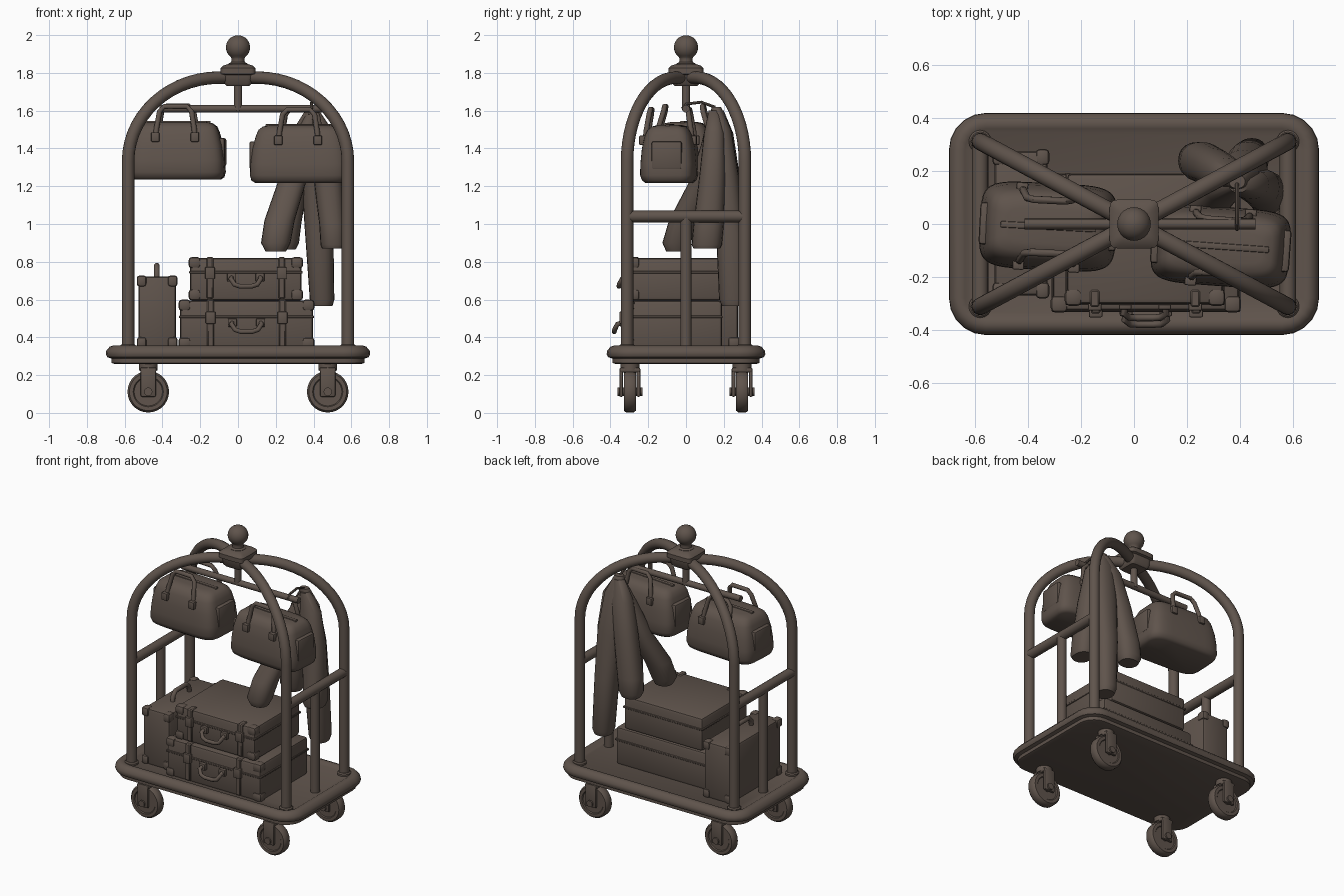
import bpy, bmesh, math
from mathutils import Vector, Matrix

if "Cube" in bpy.data.objects:
    bpy.data.objects.remove(bpy.data.objects["Cube"])

MAT = bpy.data.materials.new("dark_taupe")
MAT.diffuse_color = (0.115, 0.088, 0.072, 1)
MAT.use_nodes = True
MAT.node_tree.nodes["Principled BSDF"].inputs["Base Color"].default_value = MAT.diffuse_color


def finish(name, bm, angle=40):
    bmesh.ops.recalc_face_normals(bm, faces=bm.faces[:])
    me = bpy.data.meshes.new(name)
    bm.to_mesh(me)
    bm.free()
    ob = bpy.data.objects.new(name, me)
    bpy.context.collection.objects.link(ob)
    me.materials.append(MAT)
    bpy.ops.object.select_all(action='DESELECT')
    ob.select_set(True)
    bpy.context.view_layer.objects.active = ob
    bpy.ops.object.shade_smooth_by_angle(angle=math.radians(angle))
    return ob


def skin(name, rings, angle=40):
    """Join rings of points into a capped surface."""
    bm = bmesh.new()
    vs = [[bm.verts.new(p) for p in r] for r in rings]
    n = len(vs[0])
    for a, b in zip(vs, vs[1:]):
        for i in range(n):
            bm.faces.new((a[i], a[(i + 1) % n], b[(i + 1) % n], b[i]))
    bm.faces.new(vs[0])
    bm.faces.new(vs[-1])
    return finish(name, bm, angle)


def tube(name, pts, r, n=14):
    pts = [Vector(p) for p in pts]
    rings, u = [], None
    for i, p in enumerate(pts):
        t = (pts[min(i + 1, len(pts) - 1)] - pts[max(i - 1, 0)]).normalized()
        if u is None:
            u = t.orthogonal()
        u = (u - t * u.dot(t)).normalized()
        v = t.cross(u)
        rings.append([p + r * (u * math.cos(a) + v * math.sin(a))
                      for a in (2 * math.pi * k / n for k in range(n))])
    return skin(name, rings)


def box(name, lo, hi, bev=0.012, seg=2):
    lo, hi = Vector(lo), Vector(hi)
    bm = bmesh.new()
    bmesh.ops.create_cube(bm, size=1)
    for v in bm.verts:
        v.co = (lo + hi) / 2 + v.co * (hi - lo)
    if bev:
        bmesh.ops.bevel(bm, geom=bm.edges[:], offset=bev, segments=seg, affect='EDGES', profile=0.5)
    return finish(name, bm)


def lathe(name, prof, at, axis='z', n=28):
    """Revolve (radius, height) pairs about an axis."""
    at, rings = Vector(at), []
    for r, h in prof:
        ring = []
        for k in range(n):
            a = 2 * math.pi * k / n
            c, s = r * math.cos(a), r * math.sin(a)
            ring.append(at + Vector((c, s, h) if axis == 'z' else (c, h, s)))
        rings.append(ring)
    return skin(name, rings)


def oval(cx, cy, z, rx, ry, e=2, n=32, rot=0):
    out = []
    for k in range(n):
        a = 2 * math.pi * k / n
        c, s = math.cos(a), math.sin(a)
        x = rx * math.copysign(abs(c) ** (2 / e), c)
        y = ry * math.copysign(abs(s) ** (2 / e), s)
        out.append(Vector((cx, cy, z)) + Matrix.Rotation(rot, 3, 'Z') @ Vector((x, y, 0)))
    return out


# platform with rolled bumper edge
rings = []
for ins, z in ((.045, .26), (.03, .265), (.03, .288), (.008, .295), (0, .31), (.002, .328),
               (.02, .35), (.04, .357), (.06, .352), (.075, .343)):
    r, ring = .14 - ins, []
    for q, (sx, sy) in enumerate(((1, 1), (-1, 1), (-1, -1), (1, -1))):
        for k in range(6):
            a = math.pi / 2 * (q + k / 5)
            ring.append((sx * .56 + r * math.cos(a), sy * .28 + r * math.sin(a), z))
    rings.append(ring)
skin("platform", rings)

# casters
for sx in (-1, 1):
    for sy in (-1, 1):
        x, y = sx * .475, sy * .297
        lathe("wheel", [(.03, -.026), (.075, -.026), (.08, -.032), (.1, -.032), (.11, -.02),
                        (.11, .02), (.1, .032), (.08, .032), (.075, .026), (.03, .026)], (x, y, .112), 'y')
        lathe("axle", [(.022, -.066), (.022, .066)], (x, y, .112), 'y', 14)
        lathe("caster_swivel", [(.05, 0), (.05, .05)], (x, y, .225))
        box("fork_crown", (x - .043, y - .055, .215), (x + .043, y + .055, .24), .008)
        for s in (-1, 1):
            yy = y + s * .046
            box("fork_leg", (x - .04, yy - .01, .085), (x + .04, yy + .01, .235), .008)

# arched frame tubes meeting at the crown
for sx in (-1, 1):
    for sy in (-1, 1):
        fz = [(1, .33), (1, .8)] + [(.17 + .83 * math.cos(t), 1.33 + .445 * math.sin(t))
                                  for t in (math.pi / 2 * k / 14 for k in range(15))] + [(.03, 1.776)]
        tube("frame_arch", [(sx * .582 * f, sy * .312 * f, z) for f, z in fz], .033, 16)
        lathe("post_collar", [(.043, 0), (.043, .015), (.036, .022)], (sx * .582, sy * .312, .34), n=16)
    tube("side_rail", [(sx * .582, -.31, 1.04), (sx * .582, .31, 1.04)], .031)
    tube("side_post", [(sx * .582, 0, .33), (sx * .582, 0, 1.04)], .03)

# crown block, ball finial and hanging rail
skin("crown_block", [oval(0, 0, z, r, r, 7) for z, r in
                     ((1.73, .06), (1.745, .073), (1.79, .078), (1.795, .093), (1.825, .093), (1.838, .078), (1.848, .05))])
ball = [(max(.004, .064 * math.sin(a)), 1.935 - .064 * math.cos(a))
        for a in (math.pi * (.2 + .8 * k / 12) for k in range(13))]
lathe("ball_finial", [(.05, 1.84), (.05, 1.85), (.036, 1.857), (.034, 1.875)] + ball, (0, 0, 0))
lathe("rail_stem", [(.022, 1.6), (.022, 1.75)], (0, 0, 0), n=14)
tube("hanging_rail", [(-.415, 0, 1.61), (.46, 0, 1.61)], .02)


def suitcase(name, x0, x1, y0, y1, z0, z1):
    box(name, (x0 + .008, y0 + .008, z0), (x1 - .008, y1, z1 - .006), .018)
    zm, cx = z0 + (z1 - z0) * .62, (x0 + x1) / 2
    box(name + "_lid_seam", (x0 + .003, y0 + .003, zm), (x1 - .003, y1 + .003, zm + .014), .003, 1)
    for x in (x0, x1 - .065):
        for z in (z0, z1 - .06):
            box(name + "_corner", (x, y0, z), (x + .065, y0 + .065, z + .06), .018)
    for d in (-.19, .19):
        x = cx + d
        box(name + "_strap", (x - .018, y0 - .004, z0 + .01), (x + .018, y0 + .06, z1), .006, 1)
        box(name + "_latch", (x - .026, y0 - .018, zm - .03), (x + .026, y0 + .02, zm + .035), .006)
    zh = (z0 + z1) / 2
    for d in (-.075, .075):
        box(name + "_handle_mount", (cx + d - .024, y0 - .014, zh - .015), (cx + d + .024, y0 + .02, zh + .03), .006)
    tube(name + "_handle", [(cx - .075, y0, zh + .008), (cx - .08, y0 - .028, zh),
                            (cx - .06, y0 - .043, zh - .03), (cx - .03, y0 - .045, zh - .04),
                            (cx + .03, y0 - .045, zh - .04), (cx + .06, y0 - .043, zh - .03),
                            (cx + .08, y0 - .028, zh), (cx + .075, y0, zh + .008)], .013, 10)


# stacked suitcases
suitcase("lower_suitcase", -.315, .405, -.335, .19, .34, .6)
suitcase("upper_suitcase", -.262, .345, -.31, .19, .595, .825)

# upright suitcase at the left
box("upright_suitcase", (-.528, -.27, .34), (-.328, .275, .722), .018)
for y in (-.282, .222):
    for x in (-.536, -.372):
        for z in (.342, .668):
            box("upright_corner", (x, y, z), (x + .052, y + .062, z + .06), .016)
tube("upright_handle", [(-.43, -.09, .71), (-.43, -.085, .755), (-.43, -.06, .78), (-.43, .06, .78),
                        (-.43, .085, .755), (-.43, .09, .71)], .015, 10)


def travel_bag(name, cx, cy, z0, rx, ry, rot):
    prof = ((0, .9, .82), (.012, .97, .93), (.04, 1, 1), (.1, .99, .99), (.18, .95, .94),
            (.25, .88, .84), (.28, .83, .74), (.298, .74, .6), (.305, .6, .4))
    skin(name, [oval(cx, cy, z0 + h, rx * a, ry * b, 5, 40, rot) for h, a, b in prof], 60)
    M = Matrix.Translation((cx, cy, z0)) @ Matrix.Rotation(rot, 4, 'Z')
    parts = []
    for s in (-1, 1):
        # carrying handles, their tabs and the end pockets
        parts.append(tube(name + "_handle", [(-.105, s * ry * .83, .2), (-.1, s * ry * .8, .27), (-.085, s * .105, .36),
                     (-.06, s * .1, .388), (.06, s * .1, .388), (.085, s * .105, .36), (.1, s * ry * .8, .27), (.105, s * ry * .83, .2)], .014, 10))
        for d in (-.105, .105):
            parts.append(box(name + "_tab", (d - .022, s * ry * .9 - .02, .2), (d + .022, s * ry * .9 + .014, .25), .006))
        parts.append(box(name + "_end_pocket", (s * rx * .93 - .02, -.08, .07), (s * rx * .93 + .02, .08, .22), .012))
    parts.append(box(name + "_zip", (-rx * .7, -.012, .29), (rx * .7, .012, .311), .005))
    for p in parts:
        p.data.transform(M)


# hanging travel bags
travel_bag("left_bag", -.325, -.01, 1.235, .258, .165, math.radians(-3))
travel_bag("right_bag", .328, -.085, 1.218, .262, .15, math.radians(-4))

# hanging coat: body, long tail and folds that fan out from the hook
folds = {
    "coat_tail": [(.39, .16, 1.62, .03, .025), (.4, .18, 1.5, .075, .06), (.42, .205, 1.25, .085, .075),
                  (.43, .235, .95, .075, .075), (.445, .25, .6, .065, .075), (.445, .25, .565, .055, .06)],
    "coat_back_sleeve": [(.385, .17, 1.6, .03, .03), (.35, .19, 1.48, .07, .06), (.3, .215, 1.25, .075, .07),
                         (.255, .235, 1.0, .08, .075), (.245, .24, .9, .078, .07), (.245, .24, .865, .06, .055)],
    "coat_front_sleeve": [(.39, .15, 1.58, .03, .03), (.34, .14, 1.42, .07, .06), (.285, .085, 1.22, .075, .07),
                          (.22, -.01, 1.02, .08, .08), (.2, -.05, .9, .078, .075), (.2, -.05, .855, .055, .055)],
    "coat_right_panel": [(.4, .15, 1.6, .03, .03), (.44, .15, 1.48, .07, .055), (.475, .14, 1.25, .075, .07),
                         (.5, .12, 1.0, .07, .08), (.505, .11, .89, .068, .08), (.505, .11, .87, .06, .07)],
}
for name, secs in folds.items():
    skin(name, [oval(x, y, z, rx, ry, 2.3, 20) for x, y, z, rx, ry in secs], 60)
tube("coat_hook", [(.39, .16, 1.58), (.39, .15, 1.62), (.39, .08, 1.645), (.39, 0, 1.635), (.39, -.02, 1.61)], .008, 8)
